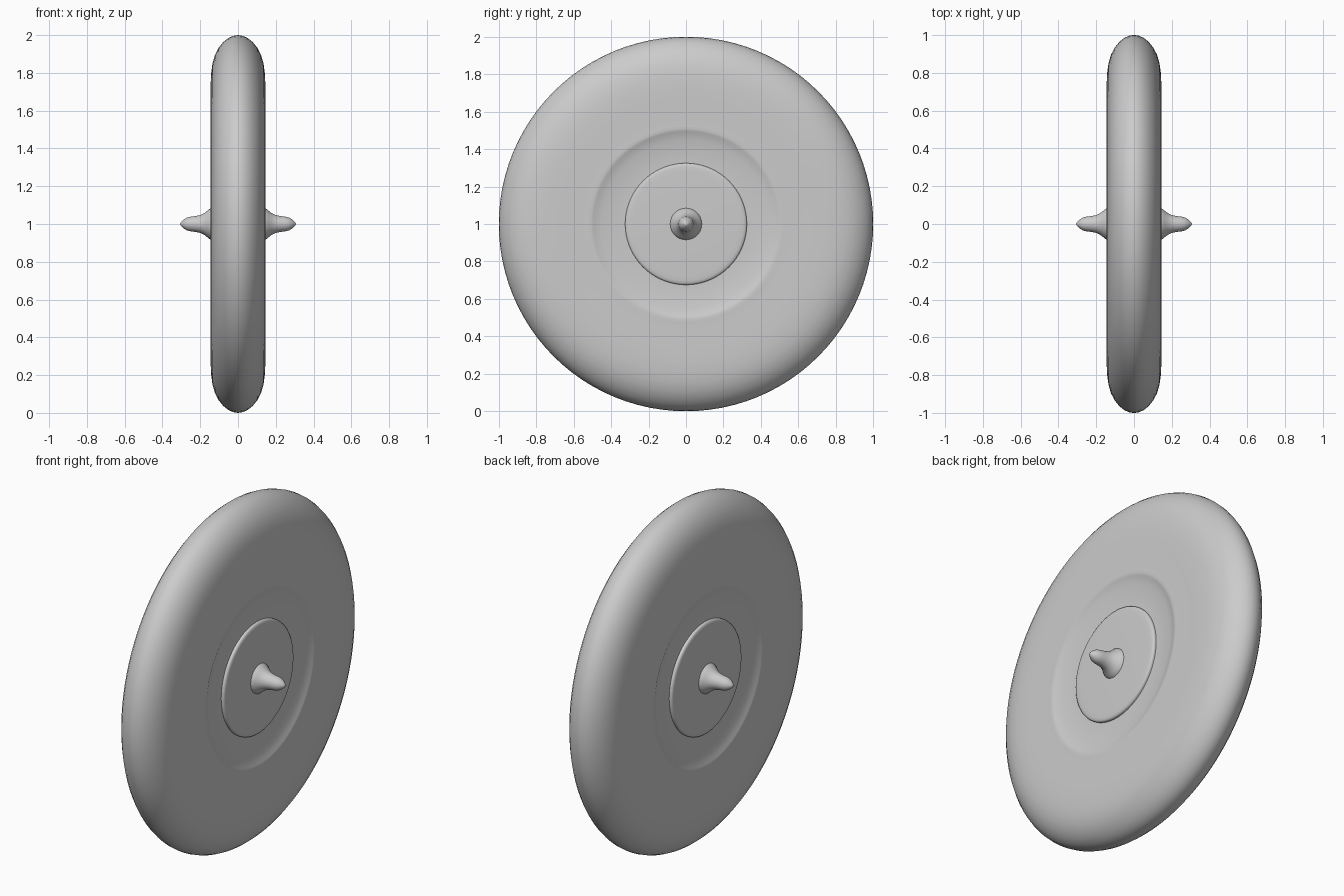
import bpy, bmesh, math
from mathutils import Vector, Matrix

if "Cube" in bpy.data.objects:
    bpy.data.objects.remove(bpy.data.objects["Cube"])

AXLE_Z = 1.0
SEGMENTS = 96


def lathe(name, profile, segments=SEGMENTS):
    """Revolve (x, radius) points around the axle, which runs along x."""
    bm = bmesh.new()
    verts = [bm.verts.new((x, 0, r)) for x, r in profile]
    edges = [bm.edges.new(pair) for pair in zip(verts, verts[1:])]
    bmesh.ops.spin(bm, geom=verts + edges, cent=(0, 0, 0), axis=(1, 0, 0),
                   angle=math.tau, steps=segments, use_duplicate=False)
    bmesh.ops.remove_doubles(bm, verts=bm.verts, dist=0.0002)
    bmesh.ops.recalc_face_normals(bm, faces=bm.faces)
    mesh = bpy.data.meshes.new(name)
    bm.to_mesh(mesh)
    bm.free()
    obj = bpy.data.objects.new(name, mesh)
    obj.location.z = AXLE_Z
    bpy.context.collection.objects.link(obj)
    bpy.ops.object.select_all(action='DESELECT')
    obj.select_set(True)
    bpy.context.view_layer.objects.active = obj
    bpy.ops.object.shade_smooth_by_angle(angle=math.radians(40))
    return obj


def side_pair(name, profile):
    """The same turned part on both faces of the wheel."""
    for label, side in (("right", 1), ("left", -1)):
        lathe(f"{label}_{name}", [(side * x, r) for x, r in profile])


# Tyre: rounded tread, flat sidewall, fine lip and shallow dish
half = [(0.119, 0.30), (0.119, 0.34), (0.122, 0.39), (0.129, 0.45),
        (0.137, 0.487), (0.142, 0.498), (0.144, 0.508), (0.1435, 0.525),
        (0.143, 0.56), (0.145, 0.66), (0.145, 0.74), (0.142, 0.80),
        (0.135, 0.85), (0.122, 0.895), (0.102, 0.933), (0.078, 0.963),
        (0.052, 0.984), (0.026, 0.996)]
lathe("tyre", half + [(0, 1.0)] + [(-x, r) for x, r in reversed(half)])

# Hub discs with a softened rim
side_pair("hub_disc", [(0.105, 0.325), (0.127, 0.325), (0.132, 0.323),
                       (0.136, 0.317), (0.138, 0.305), (0.139, 0.28),
                       (0.141, 0.15), (0.142, 0.0)])

# Flared axle spikes with a blunt point
side_pair("axle_spike", [(0.136, 0.086), (0.146, 0.083), (0.160, 0.072),
                         (0.178, 0.058), (0.200, 0.047), (0.225, 0.042),
                         (0.250, 0.039), (0.270, 0.034), (0.285, 0.025),
                         (0.300, 0.012), (0.308, 0.0)])
